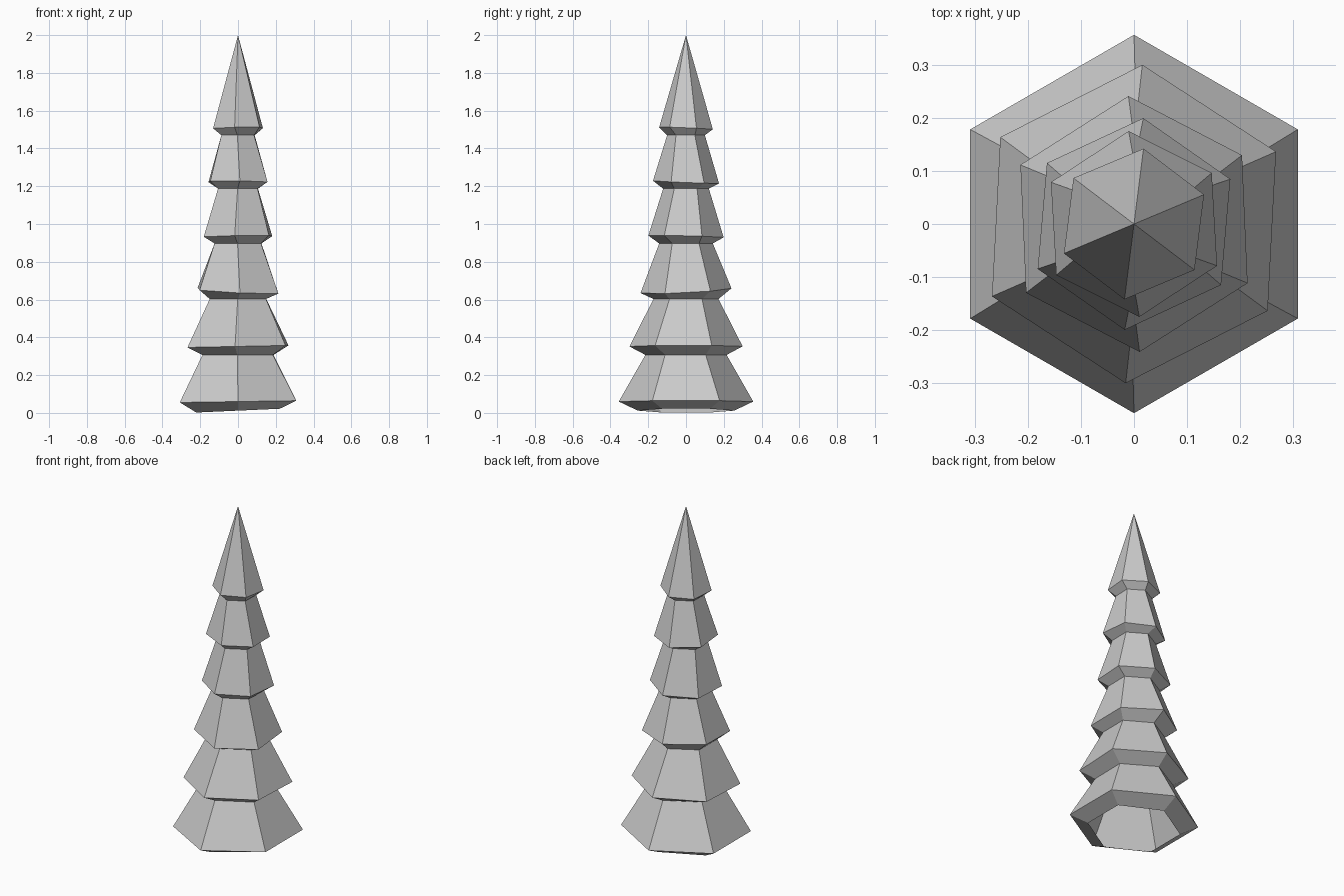
import bpy, bmesh
from math import cos, sin, radians

if "Cube" in bpy.data.objects:
    bpy.data.objects.remove(bpy.data.objects["Cube"])

SIDES = 6

# Each ring: radius, height, angle of first corner, tilt along x, tilt along y
rings = [
    (0.255, 0.012, 90.0, 0.045, 0.0),     # open base
    (0.356, 0.060, 90.0, 0.015, 0.0),     # tier 1 skirt
    (0.215, 0.307, 89.0, 0.0, 0.0),       # waist
    (0.300, 0.352, 87.0, 0.02, 0.0),      # tier 2 skirt
    (0.172, 0.603, 89.5, 0.0, 0.0),
    (0.241, 0.647, 92.5, -0.045, 0.05),   # tier 3 skirt
    (0.142, 0.897, 89.0, 0.0, 0.0),
    (0.200, 0.934, 85.0, 0.02, -0.025),   # tier 4 skirt
    (0.121, 1.187, 89.0, 0.0, 0.0),
    (0.175, 1.222, 93.3, -0.015, -0.04),  # tier 5 skirt
    (0.100, 1.470, 88.0, 0.0, 0.0),
    (0.143, 1.507, 82.8, 0.02, -0.04),    # tier 6 skirt
]

bm = bmesh.new()


def make_ring(r, z, start, tx, ty):
    verts = []
    for i in range(SIDES):
        a = radians(start + 360 * i / SIDES)
        x, y = r * cos(a), r * sin(a)
        verts.append(bm.verts.new((x, y, z + tx * x + ty * y)))
    return verts


# Stacked tiers as one hollow flat-faced shell
loops = [make_ring(*ring) for ring in rings]
for low, high in zip(loops, loops[1:]):
    for i in range(SIDES):
        j = (i + 1) % SIDES
        bm.faces.new((low[i], low[j], high[j], high[i]))

# Pointed tip
tip = bm.verts.new((0, 0, 2.0))
for i in range(SIDES):
    bm.faces.new((loops[-1][i], loops[-1][(i + 1) % SIDES], tip))

mesh = bpy.data.meshes.new("tree_foliage")
bm.to_mesh(mesh)
bm.free()
bpy.context.collection.objects.link(bpy.data.objects.new("tree_foliage", mesh))
